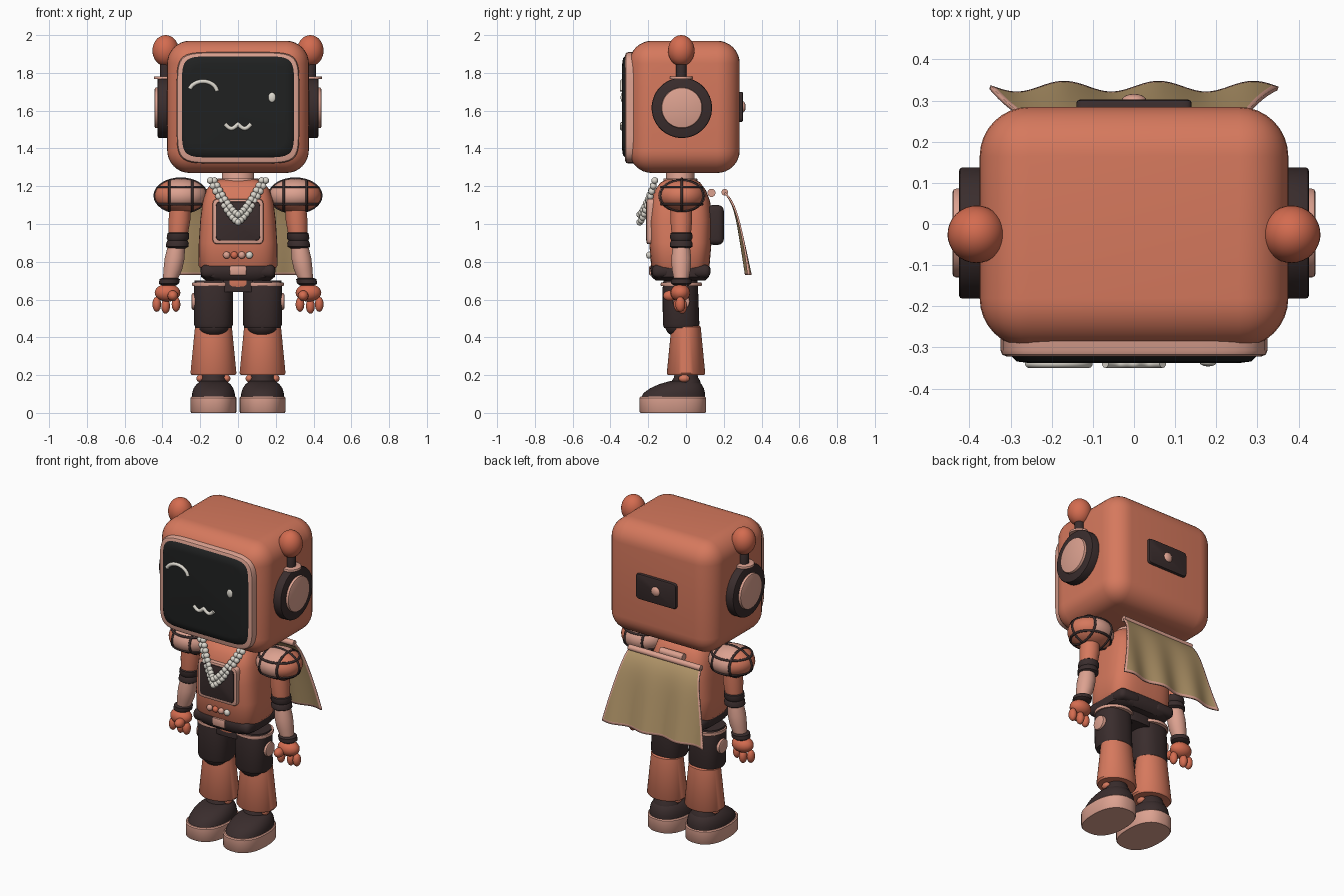
import bpy, bmesh, math
from mathutils import Matrix, Vector, Euler

if "Cube" in bpy.data.objects:
    bpy.data.objects.remove(bpy.data.objects["Cube"])


def material(name, *rgb):
    m = bpy.data.materials.new(name)
    m.use_nodes = True
    m.diffuse_color = (*rgb, 1)
    m.node_tree.nodes["Principled BSDF"].inputs["Base Color"].default_value = (*rgb, 1)
    return m


ORANGE = material("orange", 0.67, 0.19, 0.11)
CORAL = material("coral", 0.66, 0.15, 0.08)
PINK = material("dusty_pink", 0.72, 0.36, 0.28)
DARK = material("dark_brown", 0.042, 0.026, 0.026)
BLACK = material("screen_black", 0.014, 0.015, 0.015)
WHITE = material("pearl_white", 0.72, 0.69, 0.62)
TAN = material("cape_tan", 0.44, 0.30, 0.14)
SIDES = (("right", -1), ("left", 1))


def finish(bm, name, *mats):
    bmesh.ops.recalc_face_normals(bm, faces=bm.faces)
    me = bpy.data.meshes.new(name)
    bm.to_mesh(me)
    bm.free()
    for m in mats:
        me.materials.append(m)
    for p in me.polygons:
        p.use_smooth = True
    me.set_sharp_from_angle(angle=math.radians(40))
    ob = bpy.data.objects.new(name, me)
    bpy.context.collection.objects.link(ob)
    return ob


def spow(v, e):
    return math.copysign(abs(v) ** e, v)


def loft(name, mat, rings, at=(0, 0, 0), rot=(0, 0, 0), power=2, n=40):
    """Skin superellipse rings given as (height, cx, cy, rx, ry)."""
    bm = bmesh.new()
    rows = []
    for h, cx, cy, rx, ry in rings:
        row = []
        for i in range(n):
            a = math.tau * (i + 0.5) / n
            row.append(bm.verts.new((cx + rx * spow(math.cos(a), 2 / power),
                                     cy + ry * spow(math.sin(a), 2 / power), h)))
        rows.append(row)
    for a, b in zip(rows, rows[1:]):
        for i in range(n):
            j = (i + 1) % n
            bm.faces.new((a[i], a[j], b[j], b[i]))
    bm.faces.new(rows[0][::-1])
    bm.faces.new(rows[-1])
    bm.transform(Matrix.Translation(at) @ Euler(rot).to_matrix().to_4x4())
    return finish(bm, name, mat)


def disc(name, mat, at, rx, ry, depth, rot=(0, 0, 0), power=2, edge=0.008):
    """Plate rising from its base point, with a softened front edge."""
    return loft(name, mat, [(0, 0, 0, rx, ry), (depth - edge, 0, 0, rx, ry),
                            (depth - edge * 0.3, 0, 0, rx - edge * 0.3, ry - edge * 0.3),
                            (depth, 0, 0, rx - edge, ry - edge)], at, rot, power)


def balls(name, mat, places, size, seg=20):
    bm = bmesh.new()
    for p in places:
        m = Matrix.Translation(p) @ Matrix.Diagonal((*size, 1))
        bmesh.ops.create_uvsphere(bm, u_segments=seg, v_segments=seg // 2 + 2, radius=1, matrix=m)
    return finish(bm, name, mat)


def box(name, mat, at, size, bevel, seg=6):
    bm = bmesh.new()
    bmesh.ops.create_cube(bm, size=1, matrix=Matrix.Translation(at) @ Matrix.Diagonal((*size, 1)))
    bmesh.ops.bevel(bm, geom=bm.edges[:], offset=bevel, segments=seg, profile=0.5, affect='EDGES')
    return finish(bm, name, mat)


def tube(name, mat, pts, r, closed=False):
    cu = bpy.data.curves.new(name, 'CURVE')
    cu.dimensions = '3D'
    cu.bevel_depth, cu.bevel_resolution, cu.use_fill_caps = r, 3, True
    sp = cu.splines.new('POLY')
    sp.points.add(len(pts) - 1)
    for q, p in zip(sp.points, pts):
        q.co = (*p, 1)
    sp.use_cyclic_u = closed
    cu.materials.append(mat)
    ob = bpy.data.objects.new(name, cu)
    bpy.context.collection.objects.link(ob)
    return ob


FRONT, BACK = (math.pi / 2, 0, 0), (-math.pi / 2, 0, 0)

# Head with framed screen
box("head", ORANGE, (0, -0.008, 1.62), (0.75, 0.585, 0.70), 0.12, 8)
disc("screen_frame", PINK, (0, -0.21, 1.615), 0.325, 0.295, 0.112, FRONT, 7, 0.015)
loft("screen", BLACK, [(0, 0, 0, 0.297, 0.268), (0.03, 0, 0, 0.297, 0.268),
                       (0.042, 0, 0, 0.285, 0.256), (0.046, 0, 0, 0.255, 0.226)],
     (0, -0.292, 1.62), FRONT, 8)

# Face: wink, round eye and wavy mouth
arc = [math.radians(8 + 8 * i) for i in range(20)]
tube("winking_eye", WHITE, [(-0.185 + 0.075 * math.cos(a), -0.339, 1.695 + 0.06 * math.sin(a))
                            for a in arc], 0.011)
balls("open_eye", WHITE, [(0.18, -0.337, 1.67)], (0.02, 0.009, 0.026))
tube("mouth", WHITE, [(x / 200, -0.339, 1.53 - 0.024 * abs(math.sin(math.pi * x / 14)))
                      for x in range(-14, 15)], 0.011)

# Rear hatch
disc("rear_hatch", DARK, (0, 0.26, 1.62), 0.14, 0.08, 0.042, BACK, 12)
balls("rear_knob", PINK, [(0, 0.30, 1.62)], (0.03, 0.016, 0.03))

# Ears and antennae
for side, s in SIDES:
    out = (0, s * math.pi / 2, 0)
    disc(side + "_ear_ring", DARK, (s * 0.35, -0.022, 1.615), 0.16, 0.16, 0.075, out)
    disc(side + "_ear_cap", PINK, (s * 0.40, -0.022, 1.615), 0.108, 0.108, 0.041, out)
    disc(side + "_antenna_base", PINK, (s * 0.385, -0.025, 1.768), 0.06, 0.06, 0.014, edge=0.004)
    disc(side + "_antenna_stem", DARK, (s * 0.385, -0.025, 1.77), 0.028, 0.028, 0.09)
    balls(side + "_antenna_ball", CORAL, [(s * 0.383, -0.025, 1.918)], (0.07, 0.07, 0.082), 32)

# Neck and torso
disc("neck", PINK, (0, -0.03, 1.2), 0.085, 0.075, 0.09)
disc("neck_ring", PINK, (0, -0.03, 1.225), 0.11, 0.09, 0.016, edge=0.004)
loft("torso", ORANGE, [(z, 0, -0.03, rx, ry) for z, rx, ry in (
    (0.74, 0.18, 0.13), (0.78, 0.21, 0.155), (0.9, 0.208, 0.165), (1.02, 0.2, 0.168),
    (1.12, 0.187, 0.158), (1.18, 0.168, 0.135), (1.22, 0.135, 0.105), (1.235, 0.1, 0.075))],
     power=3.5, n=48)
disc("chest_frame", PINK, (0, -0.16, 1.013), 0.135, 0.12, 0.048, FRONT, 12)
disc("chest_panel", DARK, (0, -0.18, 1.015), 0.117, 0.103, 0.033, FRONT, 12, 0.004)
for i, mat in enumerate((PINK, CORAL, PINK, WHITE)):
    balls(f"button_{i + 1}", mat, [(-0.06 + 0.04 * i, -0.195, 0.835)], (0.019, 0.016, 0.019))

# Double bead necklace
beads = []
for count, low, half in ((10, 1.01, 0.147), (9, 1.05, 0.125)):
    for i in range(-count, count + 1):
        t = i / count
        beads.append((half * t, -0.245 + 0.08 * abs(t), low + (1.23 - low) * abs(t) ** 1.35))
balls("bead_necklace", WHITE, beads, (0.018, 0.018, 0.018), 12)

# Belt and pelvis
loft("belt", DARK, [(z, 0, -0.03, rx, ry) for z, rx, ry in (
    (0.70, 0.17, 0.13), (0.72, 0.195, 0.152), (0.765, 0.2, 0.16), (0.785, 0.19, 0.15))], power=4)
disc("pelvis", DARK, (0, -0.03, 0.64), 0.12, 0.09, 0.08, power=3)
disc("crotch_plate", ORANGE, (0, -0.08, 0.695), 0.05, 0.035, 0.04, FRONT, 3)
box("buckle", PINK, (0, -0.175, 0.753), (0.088, 0.04, 0.052), 0.008, 2)
for side, s in SIDES:
    box(side + "_front_pouch", DARK, (s * 0.125, -0.13, 0.75), (0.145, 0.1, 0.07), 0.03, 4)
    box(side + "_rear_pouch", DARK, (s * 0.125, 0.08, 0.75), (0.145, 0.1, 0.07), 0.03, 4)

# Shoulder pads: coloured by zone, with strap rings
R = Vector((0.138, 0.125, 0.09))
for side, s in SIDES:
    mid = Vector((s * 0.303, -0.022, 1.15))
    pad = balls(side + "_shoulder_pad", PINK, [mid], R, 36)
    pad.data.materials.append(ORANGE)
    for p in pad.data.polygons:
        d = p.center - mid
        p.material_index = int(s * d.x > 0.06 or d.z < -0.045)
    for axis, off in ((0, -0.06), (0, 0.06), (2, -0.045), (2, 0.045), (1, 0)):
        k = math.sqrt(1 - (off / R[axis]) ** 2)
        u, v = [a for a in range(3) if a != axis]
        pts = []
        for i in range(32):
            p = Vector()
            p[axis] = off * (s if axis == 0 else 1)
            p[u] = R[u] * k * math.cos(math.tau * i / 32)
            p[v] = R[v] * k * math.sin(math.tau * i / 32)
            pts.append(mid + p)
        tube(f"{side}_pad_strap", DARK, pts, 0.007, True)

    # Arms
    def limb(name, mat, rows):
        loft(f"{side}_{name}", mat, [(z, s * x, -0.025, r, r) for z, x, r in rows], n=28)
    limb("upper_arm", ORANGE, ((1.11, 0.305, 0.055), (1.02, 0.31, 0.058), (0.93, 0.318, 0.05)))
    limb("elbow_bands", DARK, ((0.96, 0.315, 0.045), (0.95, 0.316, 0.058), (0.925, 0.318, 0.06),
                               (0.913, 0.32, 0.053), (0.9, 0.32, 0.06), (0.88, 0.322, 0.06),
                               (0.87, 0.323, 0.045)))
    limb("forearm", PINK, ((0.88, 0.327, 0.046), (0.82, 0.335, 0.053), (0.76, 0.345, 0.05),
                           (0.69, 0.362, 0.036)))
    limb("wrist_band", DARK, ((0.715, 0.36, 0.04), (0.708, 0.361, 0.054), (0.685, 0.366, 0.054),
                              (0.675, 0.367, 0.04)))
    balls(side + "_palm", CORAL, [(s * 0.373, -0.03, 0.636)], (0.068, 0.052, 0.047))
    balls(side + "_fingers", CORAL, [(s * x, y, z) for x, y, z in (
        (0.43, -0.03, 0.575), (0.383, -0.02, 0.565), (0.328, -0.04, 0.575))],
        (0.023, 0.026, 0.04), 16)
    balls(side + "_thumb", CORAL, [(s * 0.345, -0.085, 0.62)], (0.028, 0.036, 0.028), 16)

    # Legs
    def leg(name, mat, rows, power=2):
        loft(f"{side}_{name}", mat, [(z, s * 0.13, y, rx, ry) for z, y, rx, ry in rows], power=power)
    leg("thigh", DARK, ((0.70, -0.03, 0.1, 0.09), (0.66, -0.03, 0.104, 0.094),
                        (0.47, -0.026, 0.104, 0.097), (0.45, -0.026, 0.095, 0.09)), 2.4)
    leg("thigh_ring", PINK, ((0.69, -0.025, 0.112, 0.108), (0.678, -0.025, 0.114, 0.11),
                             (0.672, -0.025, 0.112, 0.108)))
    disc(side + "_hip_cap", PINK, (s * 0.215, -0.025, 0.59), 0.045, 0.045, 0.03,
         (0, s * math.pi / 2, 0))
    balls(side + "_knee", DARK, [(s * 0.128, -0.035, 0.46)], (0.082, 0.075, 0.06))
    leg("shin", ORANGE, ((0.462, 0, 0.088, 0.07), (0.455, 0, 0.098, 0.078),
                         (0.21, 0, 0.122, 0.102), (0.2, 0, 0.115, 0.096)))
    leg("ankle", DARK, ((0.21, 0, 0.06, 0.06), (0.185, 0, 0.065, 0.065), (0.17, 0, 0.075, 0.075),
                        (0.14, 0, 0.08, 0.08)))
    balls(side + "_ankle_bolts", ORANGE, [(s * 0.13 + d, -0.01, 0.182) for d in (-0.07, 0.07)],
          (0.02, 0.03, 0.02), 16)
    leg("boot", DARK, ((0.075, -0.07, 0.114, 0.172), (0.105, -0.062, 0.113, 0.163),
                       (0.13, -0.048, 0.105, 0.143), (0.152, -0.03, 0.09, 0.112),
                       (0.168, -0.012, 0.068, 0.075)), 2.2)
    leg("sole", PINK, ((0, -0.07, 0.118, 0.172), (0.006, -0.07, 0.122, 0.177),
                       (0.08, -0.07, 0.122, 0.177), (0.086, -0.07, 0.116, 0.171)), 2.4)

# Back pack, cape clasp and cape roll
box("back_pack", DARK, (0, 0.155, 0.995), (0.24, 0.09, 0.21), 0.03, 4)
tube("cape_clasp", PINK, [(-0.08, 0.135, 1.165), (0.08, 0.135, 1.165)], 0.022)
tube("cape_roll", PINK, [(-0.25, 0.205, 1.168), (0.25, 0.205, 1.168)], 0.018)

# Rippled cape with a hem
COLS, ROWS = 56, 30
bm = bmesh.new()
grid = []
for j in range(ROWS + 1):
    v = j / ROWS
    row = []
    for i in range(COLS + 1):
        x = (2 * i / COLS - 1) * (0.25 + 0.1 * v)
        y = 0.205 + 0.045 * (1 - math.exp(-8 * v)) + 0.08 * v
        y += 0.013 * v * math.cos(math.tau * (x + 0.17) / 0.23)
        row.append(bm.verts.new((x, y, 1.165 - 0.435 * v)))
    grid.append(row)
for j in range(ROWS):
    for i in range(COLS):
        f = bm.faces.new((grid[j][i], grid[j][i + 1], grid[j + 1][i + 1], grid[j + 1][i]))
        f.material_index = int(i in (0, COLS - 1) or j == ROWS - 1)
cape = finish(bm, "cape", TAN, PINK)
solid = cape.modifiers.new("thickness", 'SOLIDIFY')
solid.thickness, solid.offset = 0.01, 0
